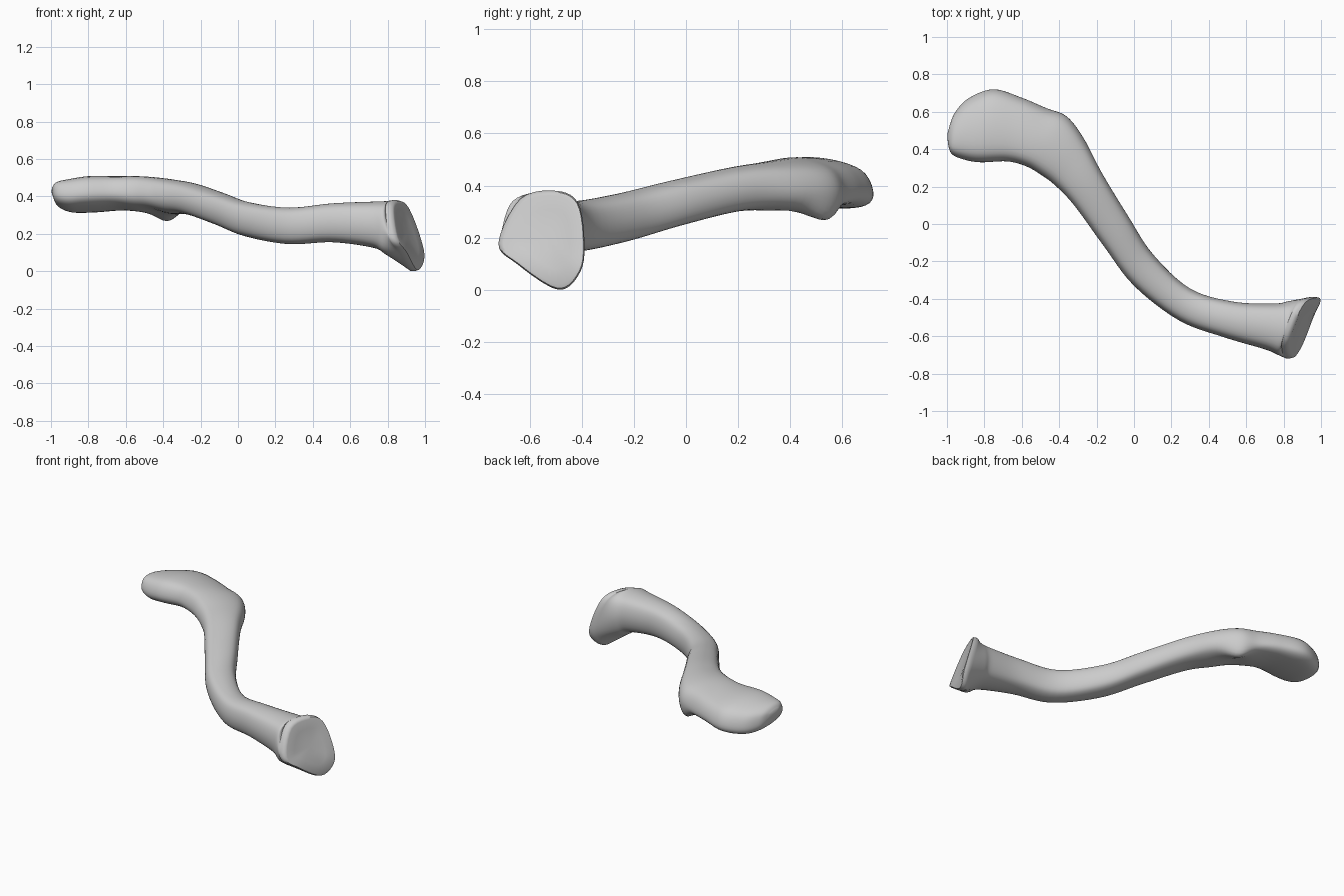
import bpy, bmesh, math
from mathutils import Vector

if "Cube" in bpy.data.objects:
    bpy.data.objects.remove(bpy.data.objects["Cube"])

# Stations along the shaft: back edge x, y, front edge x, y, top z, bottom z
STATIONS = [
    (-.985, .53, -.995, .43, .45, .405),
    (-.955, .60, -.975, .375, .475, .35),
    (-.88, .675, -.91, .345, .49, .32),
    (-.75, .72, -.82, .33, .505, .32),
    (-.60, .675, -.68, .335, .505, .33),
    (-.47, .62, -.58, .31, .505, .32),
    (-.36, .575, -.50, .265, .50, .315),
    (-.27, .46, -.42, .205, .49, .305),
    (-.17, .27, -.32, .10, .47, .30),
    (-.03, .04, -.16, -.12, .42, .245),
    (.10, -.16, 0, -.33, .37, .185),
    (.30, -.345, .24, -.515, .34, .145),
    (.53, -.415, .48, -.605, .363, .155),
    (.75, -.425, .70, -.67, .372, .125),
    (.83, -.412, .77, -.70, .375, .085),
]
TUBERCLE = 6  # station with the knob under the rear edge
# Outline of the slanted joint face (y, z), starting at the back edge
FACE = [(-.39, .19), (-.415, .335), (-.50, .38), (-.635, .35),
        (-.72, .18), (-.65, .10), (-.49, 0), (-.405, .07)]


def section(index, ax, ay, bx, by, top, bot):
    """Eight control points around one cross-section."""
    z = (top + bot) / 2
    # the flat outer end leans down towards the back
    lean = .045 * min(1, max(0, -ax - .2) * 5) * (top - bot) / .18
    a, b = Vector((ax, ay, z - lean)), Vector((bx, by, z))
    mid, half = (a + b) / 2, (a - b) / 2
    pts = []
    for i in range(8):
        k = .76 if i % 2 else 1
        c = round(math.cos(i * math.pi / 4)) * k
        s = round(math.sin(i * math.pi / 4)) * k
        p = mid + half * c
        p.z += s * ((top - mid.z) if s > 0 else (mid.z - bot))
        if i == 7 and index == TUBERCLE:
            p.z -= .05
        pts.append(p)
    return pts


def face_ring(scale, shift):
    """Joint outline laid on its slanted plane."""
    pts = []
    for y, z in FACE:
        y, z = -.53 + (y + .53) * scale, .2 + (z - .2) * scale
        x = 1.188 + .395 * y - .325 * z - .6 * max(0, .1 - z) ** 1.2
        pts.append(Vector((x + shift, y, z)))
    return pts


def spline(p0, p1, p2, p3, t):
    return .5 * (2 * p1 + (p2 - p0) * t + (2 * p0 - 5 * p1 + 4 * p2 - p3) * t * t
                 + (3 * p1 - p0 - 3 * p2 + p3) * t ** 3)


def round_ring(pts, n=5):
    m = len(pts)
    return [spline(pts[i - 1], pts[i], pts[(i + 1) % m], pts[(i + 2) % m], j / n)
            for i in range(m) for j in range(n)]


# Smooth loft through all stations, flaring into the joint face
controls = [round_ring(section(i, *s)) for i, s in enumerate(STATIONS)]
controls.append(round_ring(face_ring(.99, -.035)))
rings, last, steps = [], len(controls) - 1, 6
for i in range(last):
    q = [controls[min(max(i + d, 0), last)] for d in (-1, 0, 1, 2)]
    for j in range(steps):
        rings.append([spline(*p, j / steps) for p in zip(*q)])
rings.append(controls[-1])
# Rounded rim and slightly dished joint face
for scale, shift in ((1, -.015), (.97, .002), (.9, .004), (.6, -.004), (.25, -.008)):
    rings.append(round_ring(face_ring(scale, shift)))

bm = bmesh.new()
loops = [[bm.verts.new(p) for p in r] for r in rings]
n = len(loops[0])
for r0, r1 in zip(loops, loops[1:]):
    for k in range(n):
        bm.faces.new((r0[k], r0[(k + 1) % n], r1[(k + 1) % n], r1[k]))
# Close both ends with fans
for loop, dx in ((loops[0], -.008), (loops[-1], 0)):
    c = sum((v.co for v in loop), Vector()) / n
    tip = bm.verts.new(c + Vector((dx, 0, 0)))
    for k in range(n):
        bm.faces.new((loop[k], loop[(k + 1) % n], tip))
bmesh.ops.recalc_face_normals(bm, faces=bm.faces)
mesh = bpy.data.meshes.new("collar_bone")
bm.to_mesh(mesh)
bm.free()

bone = bpy.data.objects.new("collar_bone", mesh)
bpy.context.collection.objects.link(bone)
mat = bpy.data.materials.new("bone_grey")
mat.diffuse_color = (.6, .6, .6, 1)
mat.use_nodes = True
mat.node_tree.nodes["Principled BSDF"].inputs["Base Color"].default_value = mat.diffuse_color
mesh.materials.append(mat)
bpy.context.view_layer.objects.active = bone
bone.select_set(True)
bpy.ops.object.shade_smooth_by_angle(angle=math.radians(50))
